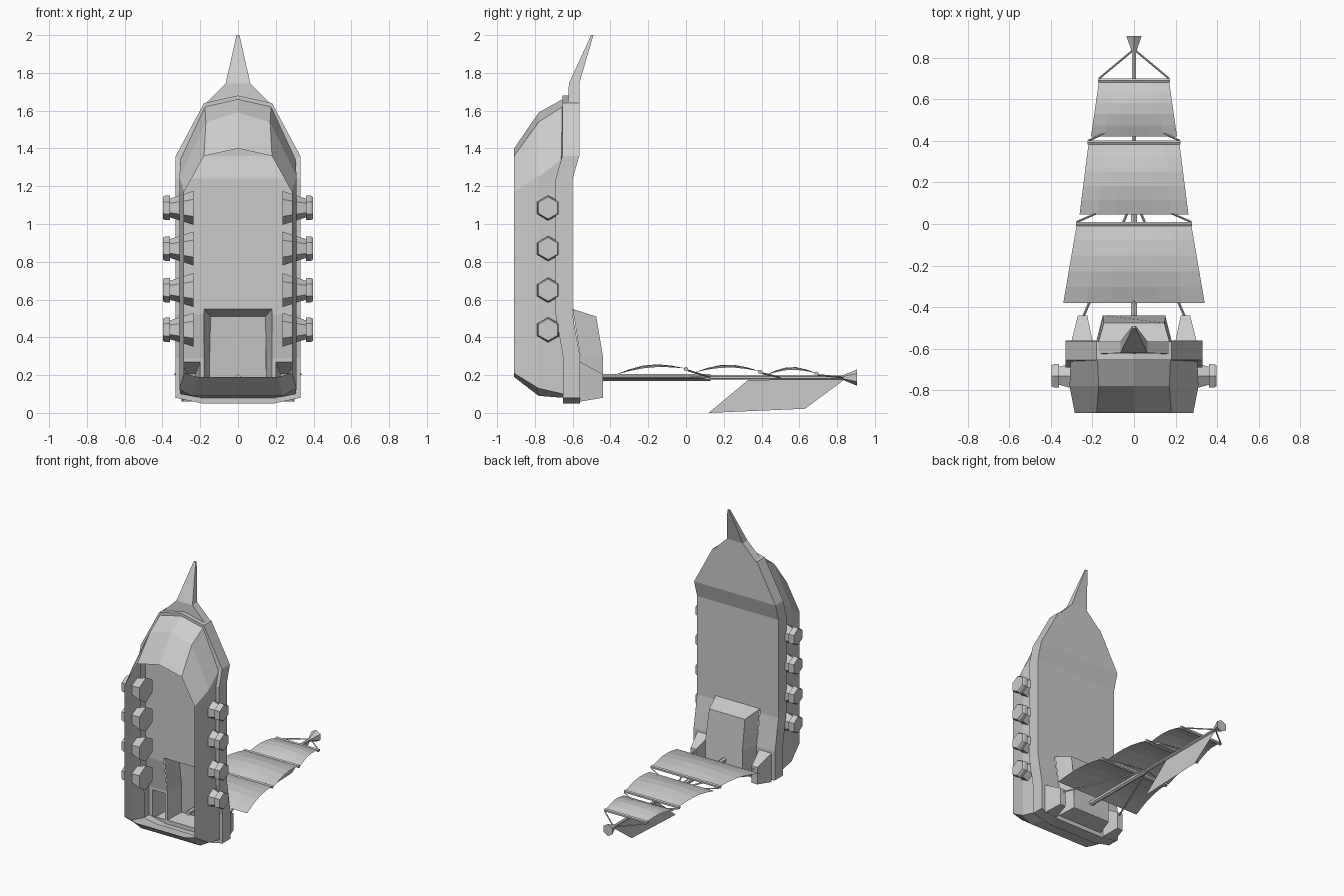
import bpy, bmesh, math
from mathutils import Vector

cube = bpy.data.objects.get("Cube")
if cube:
    bpy.data.objects.remove(cube)

grey = bpy.data.materials.new("plain_grey")
grey.use_nodes = True
tone = (0.6, 0.6, 0.6, 1)
grey.diffuse_color = tone
grey.node_tree.nodes["Principled BSDF"].inputs["Base Color"].default_value = tone


def finish(name, bm, normals=True):
    """Clean the mesh and link it as a flat-shaded object."""
    bmesh.ops.remove_doubles(bm, verts=bm.verts, dist=0.0005)
    bmesh.ops.dissolve_degenerate(bm, edges=bm.edges, dist=0.0005)
    if normals:
        bmesh.ops.recalc_face_normals(bm, faces=bm.faces)
    mesh = bpy.data.meshes.new(name)
    bm.to_mesh(mesh)
    bm.free()
    mesh.materials.append(grey)
    ob = bpy.data.objects.new(name, mesh)
    bpy.context.collection.objects.link(ob)
    return ob


def loft(name, rings, start=False, end=False):
    """Skin closed rings that share a point count, with optional caps."""
    bm = bmesh.new()
    loops = [[bm.verts.new(p) for p in ring] for ring in rings]
    n = len(loops[0])
    for a, b in zip(loops, loops[1:]):
        for i in range(n):
            j = (i + 1) % n
            bm.faces.new((a[i], a[j], b[j], b[i]))
    if start:
        bm.faces.new(loops[0][::-1])
    if end:
        bm.faces.new(loops[-1])
    return finish(name, bm)


def rod(name, stations, sides=6):
    """Round bar through (point, radius) stations on a straight line."""
    axis = (Vector(stations[-1][0]) - Vector(stations[0][0])).normalized()
    u = axis.cross((0, 0, 1)).normalized()
    v = axis.cross(u)
    turns = [2 * math.pi * i / sides for i in range(sides)]
    rings = [[Vector(p) + r * (v * math.cos(t) + u * math.sin(t)) for t in turns]
             for p, r in stations]
    return loft(name, rings, True, True)


def deck_y(z):
    """Height of the deck along the ship, stepped at bow and stern."""
    knots = [(0, -0.56), (0.29, -0.56), (0.52, -0.6), (1.24, -0.6), (1.36, -0.565), (2, -0.565)]
    for (a, ya), (b, yb) in zip(knots, knots[1:]):
        if z <= b:
            return ya + (yb - ya) * (z - a) / (b - a)


def ring(half, height):
    """Mirror a half outline (bow to stern) into a closed ring."""
    full = half + [(-x, z) for x, z in half[-2:0:-1]]
    return [(x, height(z) if callable(height) else height, z) for x, z in full]


# Hull shell, open along the keel, with a projecting rail band
keel = [(0, 1.40), (.18, 1.36), (.285, 1.17), (.285, 1.05), (.285, .52), (.285, .33),
        (.285, .21), (.21, .19), (0, .19)]
bilge = [(0, 1.59), (.17, 1.54), (.31, 1.25), (.31, 1.15), (.31, .52), (.31, .3),
         (.31, .13), (.24, .09), (0, .09)]
wale = [(0, 1.66), (.175, 1.62), (.305, 1.34), (.305, 1.24), (.305, .52), (.305, .29),
        (.305, .1), (.2, .08), (0, .08)]
rail = [(0, 1.68), (.18, 1.64), (.33, 1.36), (.33, 1.24), (.33, .52), (.33, .29),
        (.33, .08), (.19, .05), (0, .05)]


def under_rail(z):
    return deck_y(z) - 0.09


loft("hull", [ring(keel, -0.91), ring(bilge, -0.78), ring(wale, under_rail),
              ring(rail, under_rail), ring(rail, deck_y)])

# Deck, left open below the cabin and the stern posts
bm = bmesh.new()
stations = [(1.68, 0), (1.64, .18), (1.36, .33), (1.24, .33), (.55, .33), (.52, .33),
            (.29, .33), (.27, .33), (.08, .33), (.05, .19)]
rows = []
for z, w in stations:
    xs = [max(-w, min(w, x)) for x in (-.33, -.3, -.2, -.18, .18, .2, .3, .33)]
    rows.append([bm.verts.new((x, deck_y(z), z)) for x in xs])
for a, b in zip(rows, rows[1:]):
    for i in range(7):
        mid_z = (a[i].co.z + b[i].co.z) / 2
        cabin_gap = i == 3 and 0.08 < mid_z < 0.55
        post_gap = i in (1, 5) and 0.08 < mid_z < 0.27
        if not (cabin_gap or post_gap):
            bm.faces.new((a[i], b[i], b[i + 1], a[i + 1]))
finish("deck", bm, False)


def housing(name, base, top):
    """Open-bottomed box: base and top are (x0, x1, z0, y0, z1, y1)."""
    rings = [[(x0, y0, z0), (x1, y0, z0), (x1, y1, z1), (x0, y1, z1)]
             for x0, x1, z0, y0, z1, y1 in (base, top)]
    return loft(name, rings, False, True)


# Cabin with a sloping roof, and hollow posts at the stern corners
loft("cabin", [
    [(s * w, y, z) for w, y, z, s in (
        (.18, -.56, .08, -1), (.18, -.56, .08, 1), (.18, -.56, .3, 1),
        (.18, -.6, .55, 1), (.18, -.6, .55, -1), (.18, -.56, .3, -1))],
    [(s * w, y, z) for w, y, z, s in (
        (.15, -.44, .1, -1), (.15, -.44, .1, 1), (.15, -.44, .3, 1),
        (.145, -.475, .51, 1), (.145, -.475, .51, -1), (.15, -.44, .3, -1))]], False, True)
for side, s in (("left", 1), ("right", -1)):
    housing(side + "_stern_post", (s * .2, s * .3, .06, -.56, .27, -.56),
            (s * .225, s * .27, .08, -.44, .205, -.44))
    # Guns through the hull side
    for i, z in enumerate((.44, .65, .87, 1.085)):
        profile = [(.235, .09), (.36, .05), (.36, .065), (.385, .065), (.398, .058)]
        rod(f"{side}_gun_{i + 1}", [((s * x, -.73, z), r) for x, r in profile])
    # Shroud from post to lower mast head
    rod(side + "_shroud", [((s * .25, -.46, .185), .006), ((0, .13, .185), .006)], 4)

# Beak at the bow
loft("bow_beak", [[(-w, y0, z), (w, y0, z), (w, y1, z), (-w, y1, z)] for w, y0, y1, z in (
    (.18, -.625, -.565, 1.63), (.065, -.62, -.565, 1.745), (.008, -.502, -.49, 2.0))],
    True, True)

# Mast in two lengths with a flared lookout
mast_z = .187
rod("lower_mast", [((0, -.58, mast_z), .018), ((0, .13, mast_z), .018)])
rod("upper_mast", [((0, .13, mast_z), .011), ((0, .85, mast_z), .011)])
rod("lookout", [((0, .83, mast_z), .012), ((0, .905, mast_z), .043)])

# Square sails: foot y, foot half width, head y, head half width, foot z, head z, stay end
sails = [("main", -.38, .34, 0, .275, .2, .235, .13),
         ("top", .045, .262, .392, .218, .215, .22, .5),
         ("upper", .42, .207, .69, .168, .2, .21, .84)]
for name, y0, w0, y1, w1, z0, z1, stay in sails:
    bm = bmesh.new()
    grid = []
    for r in range(6):
        t = r / 5
        w = w0 + (w1 - w0) * t
        belly = math.sin(math.pi * t) * .038
        grid.append([bm.verts.new((w * c / 3, y0 + (y1 - y0) * t,
                                   z0 + (z1 - z0) * t + belly * (1 - .4 * (c / 3) ** 2)))
                     for c in range(-3, 4)])
    for a, b in zip(grid, grid[1:]):
        for i in range(6):
            bm.faces.new((a[i], a[i + 1], b[i + 1], b[i]))
    finish(name + "_sail", bm, False)
    rod(name + "_yard", [((-w1 - .005, y1, z1 - .003), .012), ((w1 + .005, y1, z1 - .003), .012)])
    for side, s in (("left", 1), ("right", -1)):
        rod(f"{side}_{name}_stay", [((s * w1, y1 + .01, z1 - .01), .005),
                                    ((0, stay, mast_z), .005)], 4)

# Fore-and-aft sail hanging below the mast
bm = bmesh.new()
bm.faces.new([bm.verts.new((0, y, z)) for y, z in
              ((.12, .003), (.63, .025), (.84, .18), (.33, .178))])
bmesh.ops.translate(bm, verts=bm.verts, vec=(0, 0, -.003))
finish("spanker_sail", bm, False)
